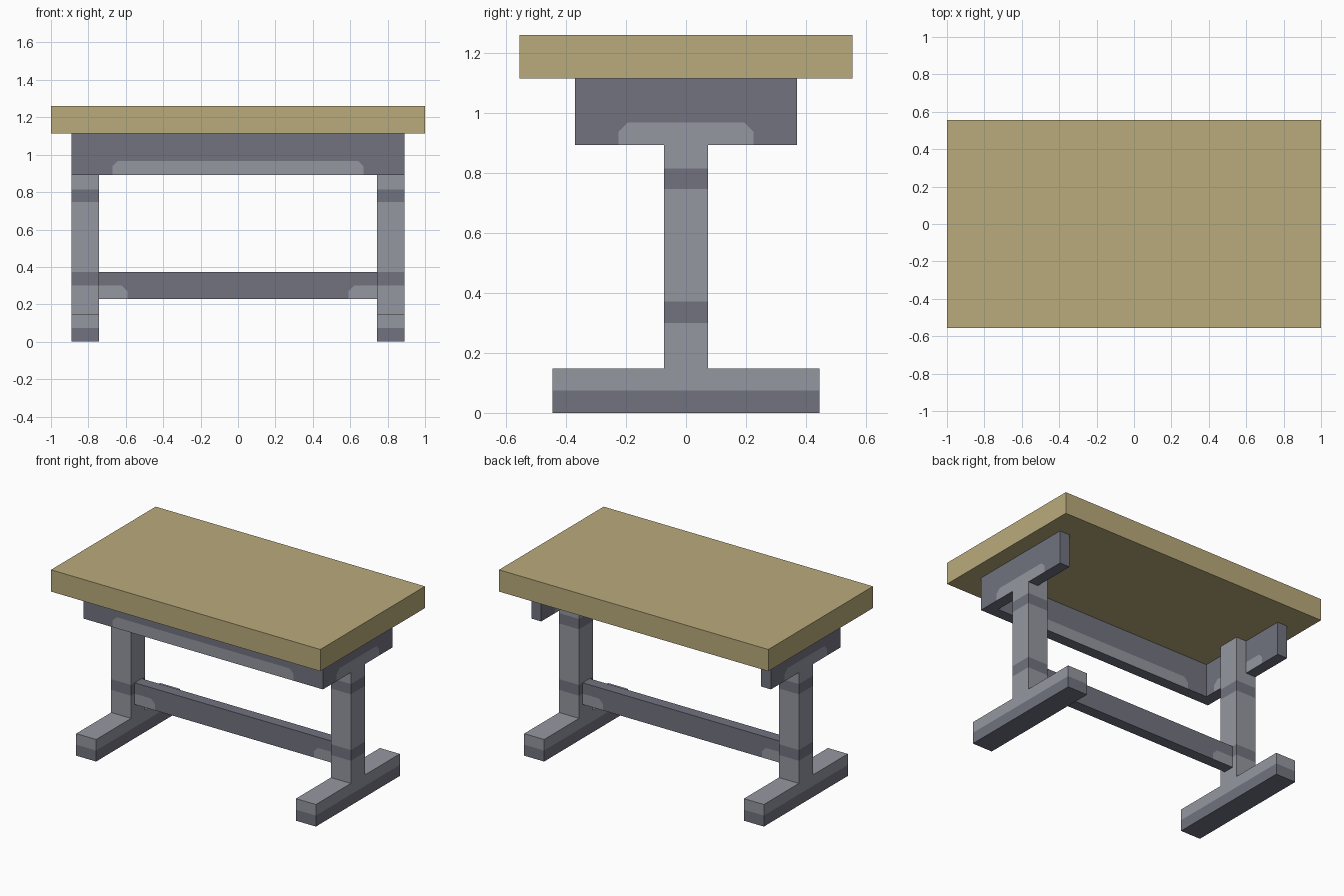
import bpy, bmesh
from mathutils import Vector

cube = bpy.data.objects.get("Cube")
if cube:
    bpy.data.objects.remove(cube, do_unlink=True)


def material(name, rgb):
    m = bpy.data.materials.new(name)
    m.use_nodes = True
    m.diffuse_color = (*rgb, 1)
    m.node_tree.nodes["Principled BSDF"].inputs["Base Color"].default_value = (*rgb, 1)
    return m


wood = material("pale wood", (0.485, 0.407, 0.198))
light = material("light grey", (0.301, 0.309, 0.356))
dark = material("dark grey", (0.165, 0.171, 0.212))


def part(name, outline, depth, mats, cuts=(), rule=None, mirror=False):
    """Extrude an outline by depth, cut it with planes, colour faces by a rule."""
    bm = bmesh.new()
    face = bm.faces.new([bm.verts.new(p) for p in outline])
    ext = bmesh.ops.extrude_face_region(bm, geom=[face])
    moved = [v for v in ext["geom"] if isinstance(v, bmesh.types.BMVert)]
    bmesh.ops.translate(bm, verts=moved, vec=depth)
    for co, no in cuts:
        bmesh.ops.bisect_plane(bm, geom=bm.verts[:] + bm.edges[:] + bm.faces[:],
                               dist=1e-5, plane_co=co, plane_no=no)
    bmesh.ops.recalc_face_normals(bm, faces=bm.faces[:])
    bm.normal_update()
    if rule:
        for f in bm.faces:
            f.material_index = int(rule(f.calc_center_median(), f.normal))
    me = bpy.data.meshes.new(name)
    bm.to_mesh(me)
    bm.free()
    for m in mats:
        me.materials.append(m)
    ob = bpy.data.objects.new(name, me)
    bpy.context.collection.objects.link(ob)
    if mirror:
        ob.modifiers.new("mirror", "MIRROR").use_axis[0] = True
    return ob


def rect(x0, x1, y0, y1, z):
    return [(x0, y0, z), (x1, y0, z), (x1, y1, z), (x0, y1, z)]


def level(z):
    return ((0, 0, z), (0, 0, 1))


# Table top
part("table_top", rect(-1, 1, -0.555, 0.555, 1.114), (0, 0, 0.146), [wood])

# Apron: front rail and two end rails, open at the back
W, D, T = 0.89, 0.37, 0.074
PX, PY, PZ, C = 0.672, 0.225, 0.967, 0.03   # worn patch size and corner cut
apron_outline = [(x, y, 0.892) for x, y in (
    (-W, -D), (W, -D), (W, D), (W - T, D),
    (W - T, T - D), (T - W, T - D), (T - W, D), (-W, D))]
apron_cuts = [level(PZ)]
for s in (-1, 1):
    apron_cuts += [((s * PX, 0, 0), (1, 0, 0)), ((0, s * PY, 0), (0, 1, 0)),
                   ((s * PX, 0, PZ - C), (s, 0, 1)), ((0, s * PY, PZ - C), (0, s, 1))]


def apron_patch(c, n):
    if c.z > PZ or abs(n.z) > 0.5:
        return False
    along, half = (abs(c.y), PY) if abs(n.x) > 0.5 else (abs(c.x), PX)
    return along < half and along + c.z < half + PZ - C


part("apron", apron_outline, (0, 0, 0.222), [dark, light], apron_cuts, apron_patch)

# Legs: notched at the top to carry the end rails, with two dark bands
bands = ((0.30, 0.372), (0.746, 0.815))
leg_outline = [(x, -T, z) for x, z in (
    (0.742, 0.148), (W, 0.148), (W, 0.892), (W - T, 0.892), (W - T, 1.114), (0.742, 1.114))]
part("leg", leg_outline, (0, 2 * T, 0), [light, dark],
     [level(z) for b in bands for z in b],
     lambda c, n: abs(n.z) < 0.5 and any(a < c.z < b for a, b in bands), mirror=True)

# Feet: dark lower half
part("foot", rect(0.742, W, -0.445, 0.445, 0), (0, 0, 0.148), [light, dark],
     [level(T)], lambda c, n: c.z < T, mirror=True)

# Stretcher between the legs with a light patch at each lower end
SX, SZ = 0.59, 0.30
stretcher_cuts = [level(SZ)]
for s in (-1, 1):
    stretcher_cuts += [((s * SX, 0, 0), (1, 0, 0)), ((s * SX, 0, SZ - C), (-s, 0, 1))]
part("stretcher", rect(-0.742, 0.742, -T / 2, T / 2, 0.228), (0, 0, 0.145),
     [dark, light], stretcher_cuts,
     lambda c, n: abs(n.y) > 0.5 and c.z < SZ and abs(c.x) > SX
     and c.z - abs(c.x) < SZ - C - SX)
